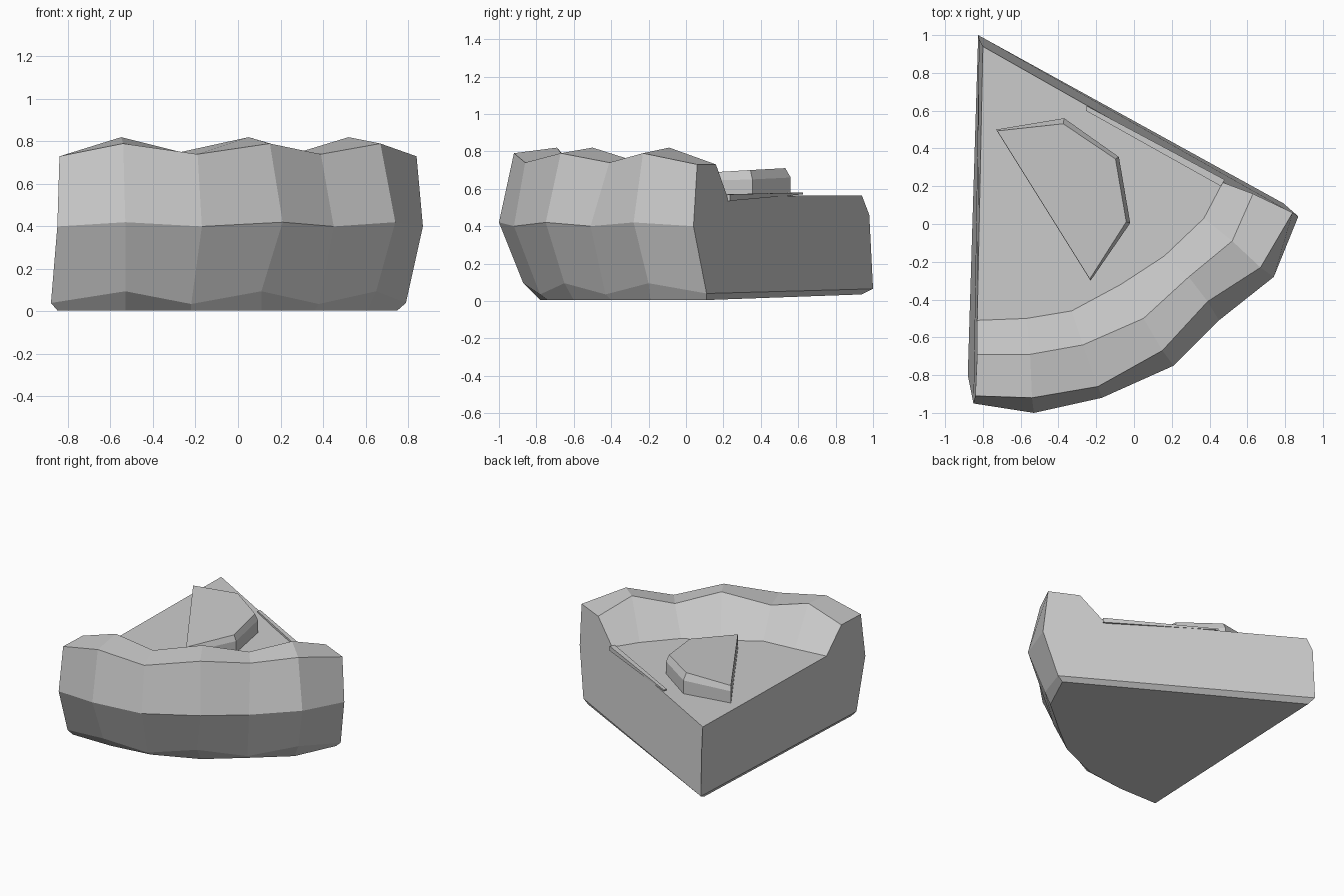
import bpy
from mathutils import Vector

cube = bpy.data.objects.get("Cube")
if cube:
    bpy.data.objects.remove(cube, do_unlink=True)

grey = bpy.data.materials.new("plain_grey")
grey.use_nodes = True
COLOUR = (0.6, 0.6, 0.6, 1)
grey.diffuse_color = COLOUR
grey.node_tree.nodes["Principled BSDF"].inputs["Base Color"].default_value = COLOUR


def add_mesh(name, verts, faces):
    mesh = bpy.data.meshes.new(name)
    mesh.from_pydata(verts, [], faces)
    mesh.materials.append(grey)
    obj = bpy.data.objects.new(name, mesh)
    bpy.context.collection.objects.link(obj)
    bpy.context.view_layer.objects.active = obj
    obj.select_set(True)
    bpy.ops.object.mode_set(mode="EDIT")
    bpy.ops.mesh.select_all(action="SELECT")
    bpy.ops.mesh.normals_make_consistent(inside=False)
    bpy.ops.object.mode_set(mode="OBJECT")
    obj.select_set(False)
    return obj


def ring(points, low, high, end):
    """Seven crust stations whose height alternates between valley and hump."""
    heights = [end, high, low, high, low, high, end]
    return [(x, y, z) for (x, y), z in zip(points, heights)]


# Crust rings, from the base up over the crest to the topping
rings = [
    ring([(-.85, -.78), (-.53, -.78), (-.22, -.74), (.11, -.60), (.36, -.40), (.61, -.19), (.75, .11)],
         .005, .005, .005),
    ring([(-.88, -.80), (-.53, -.87), (-.22, -.78), (.11, -.65), (.38, -.43), (.65, -.20), (.79, .11)],
         .035, .095, .04),
    ring([(-.85, -.95), (-.53, -1), (-.17, -.92), (.21, -.75), (.45, -.51), (.74, -.28), (.87, .04)],
         .40, .42, .40),
    ring([(-.84, -.91), (-.54, -.92), (-.19, -.86), (.15, -.67), (.39, -.41), (.67, -.23), (.84, .06)],
         .74, .79, .73),
    ring([(-.83, -.69), (-.55, -.69), (-.27, -.64), (.05, -.50), (.29, -.28), (.52, -.09), (.63, .16)],
         .75, .82, .73),
    ring([(-.83, -.51), (-.57, -.50), (-.33, -.46), (-.07, -.32), (.16, -.17), (.37, .03), (.47, .22)],
         .56, .55, .56),
]
tip = [(-.81, .94, .035), (-.825, 1, .065), (-.82, .98, .46), (-.80, .94, .565)]

# Slice body: crust strips, topping, base and the two cut sides
N, R = len(rings[0]), len(rings)
verts = [v for r in rings for v in r] + tip
T = N * R
faces = [(r * N + i, r * N + i + 1, (r + 1) * N + i + 1, (r + 1) * N + i)
         for r in range(R - 1) for i in range(N - 1)]
faces.append([*range((R - 1) * N, R * N), T + 3])
faces.append([*range(N), T])
for end in (0, N - 1):
    faces.append((end, N + end, T + 1, T))
    faces.append([r * N + end for r in range(1, R)] + [T + 3, T + 2, T + 1])
add_mesh("slice_body", verts, faces)


def stacked(name, layers):
    """Closed solid lofted through matching outlines."""
    n = len(layers[0])
    faces = [(k * n + i, k * n + (i + 1) % n, (k + 1) * n + (i + 1) % n, (k + 1) * n + i)
             for k in range(len(layers) - 1) for i in range(n)]
    last = (len(layers) - 1) * n
    faces += [list(range(n)), list(range(last, last + n))]
    return add_mesh(name, [v for layer in layers for v in layer], faces)


# Cut round topping piece with a bevelled rim
outline = [(-.73, .50), (-.37, .56), (-.08, .355), (-.02, .005), (-.23, -.30)]
rim = [.65, .66, .65, .64, .61]
top = [.69, .71, .70, .68, .65]
centre = Vector((-.44, .14))
layers = [[(x, y, .55) for x, y in outline],
          [(x, y, z) for (x, y), z in zip(outline, rim)]]
inner = [centre + (Vector(p) - centre) * s for p, s in zip(outline, (.98, .93, .95, .95, .98))]
layers.append([(p.x, p.y, z) for p, z in zip(inner, top)])
stacked("topping_piece", layers)

# Thin lip of topping folded over the cut edge
strip = [(.48, .235), (-.25, .625), (-.255, .60), (.46, .20)]
stacked("edge_lip", [[(x, y, .535 + .035 * (x < 0)) for x, y in strip],
                     [(x, y, .57 + .01 * (x < 0)) for x, y in strip]])
